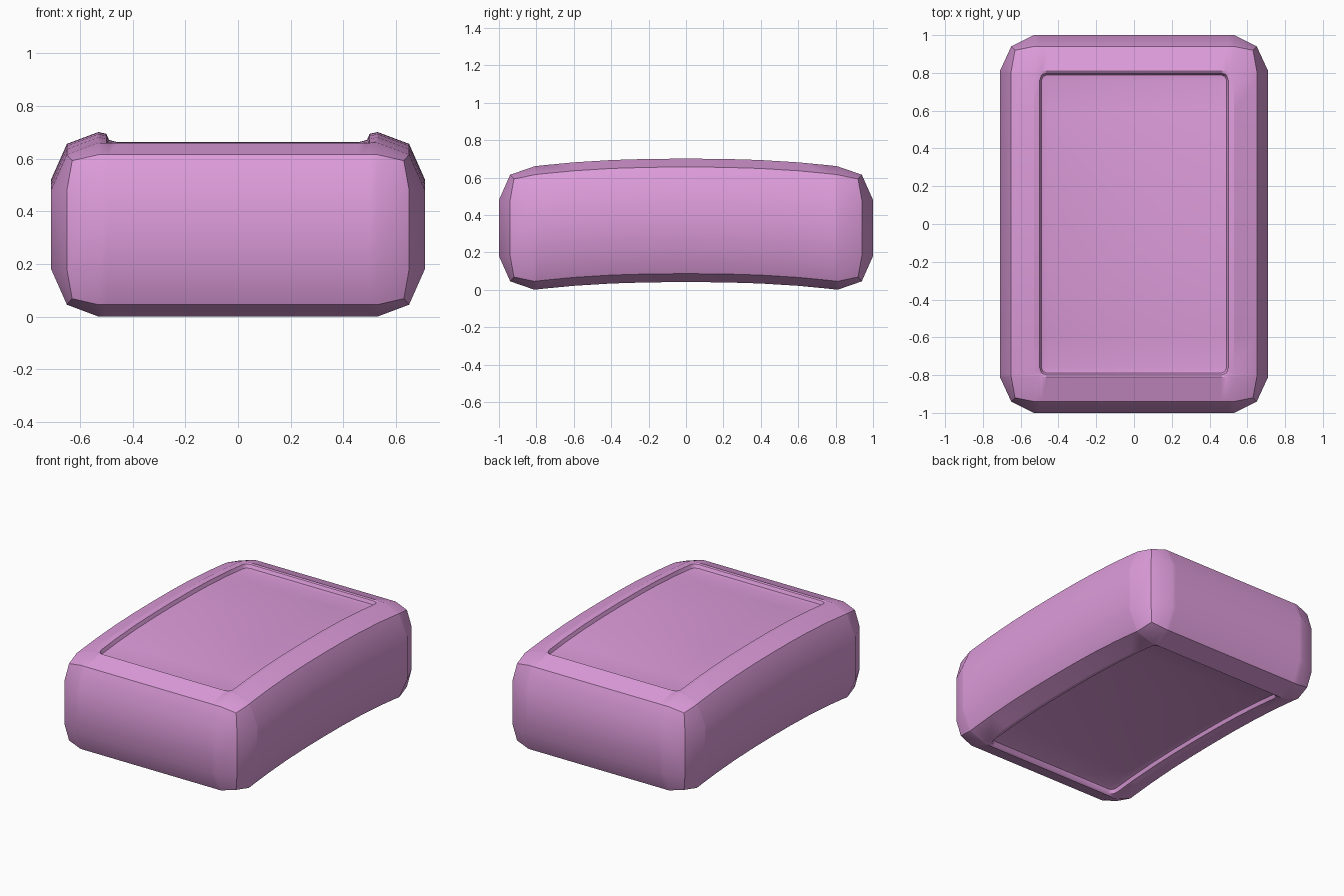
import bpy, bmesh, math

if "Cube" in bpy.data.objects:
    bpy.data.objects.remove(bpy.data.objects["Cube"])

# Grid stations (half widths); the last one in each list is the outer hull
XH = [0.46, 0.49, 0.50, 0.53, 0.71]
YH = [0.0, 0.2, 0.4, 0.6, 0.76, 0.79, 0.80, 0.81, 1.0]
ZH = [0.15, 0.33]
# Hull half size for points on a face, on an edge and on a corner
SIZE = [(0.71, 0.65, 0.63), (1.0, 0.94, 0.92), (0.33, 0.285, 0.262)]
Z_MID = 0.371


def mirrored(h):
    return sorted({-v for v in h} | set(h))


def arch(y):
    # gentle bend along the length
    y = min(abs(y), 0.81)
    return -0.041 * (y / 0.81) ** 2.4


def recess(x, y):
    # rounds the panel corners and returns the panel depth
    a, b = abs(x) - 0.46, abs(y) - 0.76
    m = max(a, b)
    if m > 0.045:
        return x, y, 0.0
    if a > 0 and b > 0:
        s = m / math.hypot(a, b)
        x = math.copysign(0.46 + a * s, x)
        y = math.copysign(0.76 + b * s, y)
    depth = 0.007 if m > 0.035 else 0.03 if m > 0.02 else 0.038
    return x, y, depth


axes = [mirrored(XH), mirrored(YH), mirrored(ZH)]
bm = bmesh.new()
verts = {}


def vert(key):
    if key in verts:
        return verts[key]
    p = [axes[a][key[a]] for a in range(3)]
    outer = [key[a] in (0, len(axes[a]) - 1) for a in range(3)]
    n = sum(outer)
    for a in range(3):
        if outer[a]:
            p[a] = math.copysign(SIZE[a][n - 1], p[a])
    x, y, z = p
    if outer[2] and n == 1:
        x, y, d = recess(x, y)
        z -= math.copysign(d, z)
    verts[key] = bm.verts.new((x, y, z + Z_MID + arch(y)))
    return verts[key]


# Six curved sides of the padded block
for a in range(3):
    b, c = (a + 1) % 3, (a + 2) % 3
    for side in (0, len(axes[a]) - 1):
        for i in range(len(axes[b]) - 1):
            for j in range(len(axes[c]) - 1):
                quad = []
                for di, dj in ((0, 0), (1, 0), (1, 1), (0, 1)):
                    k = [0, 0, 0]
                    k[a], k[b], k[c] = side, i + di, j + dj
                    quad.append(vert(tuple(k)))
                bm.faces.new(quad)

bmesh.ops.recalc_face_normals(bm, faces=bm.faces)
mesh = bpy.data.meshes.new("arched_block")
bm.to_mesh(mesh)
bm.free()
block = bpy.data.objects.new("arched_block", mesh)
bpy.context.collection.objects.link(block)

mat = bpy.data.materials.new("pink")
mat.diffuse_color = (0.72, 0.33, 0.70, 1)
mat.use_nodes = True
mat.node_tree.nodes["Principled BSDF"].inputs["Base Color"].default_value = mat.diffuse_color
mesh.materials.append(mat)

bpy.context.view_layer.objects.active = block
block.select_set(True)
bpy.ops.object.shade_smooth_by_angle(angle=math.radians(32))
